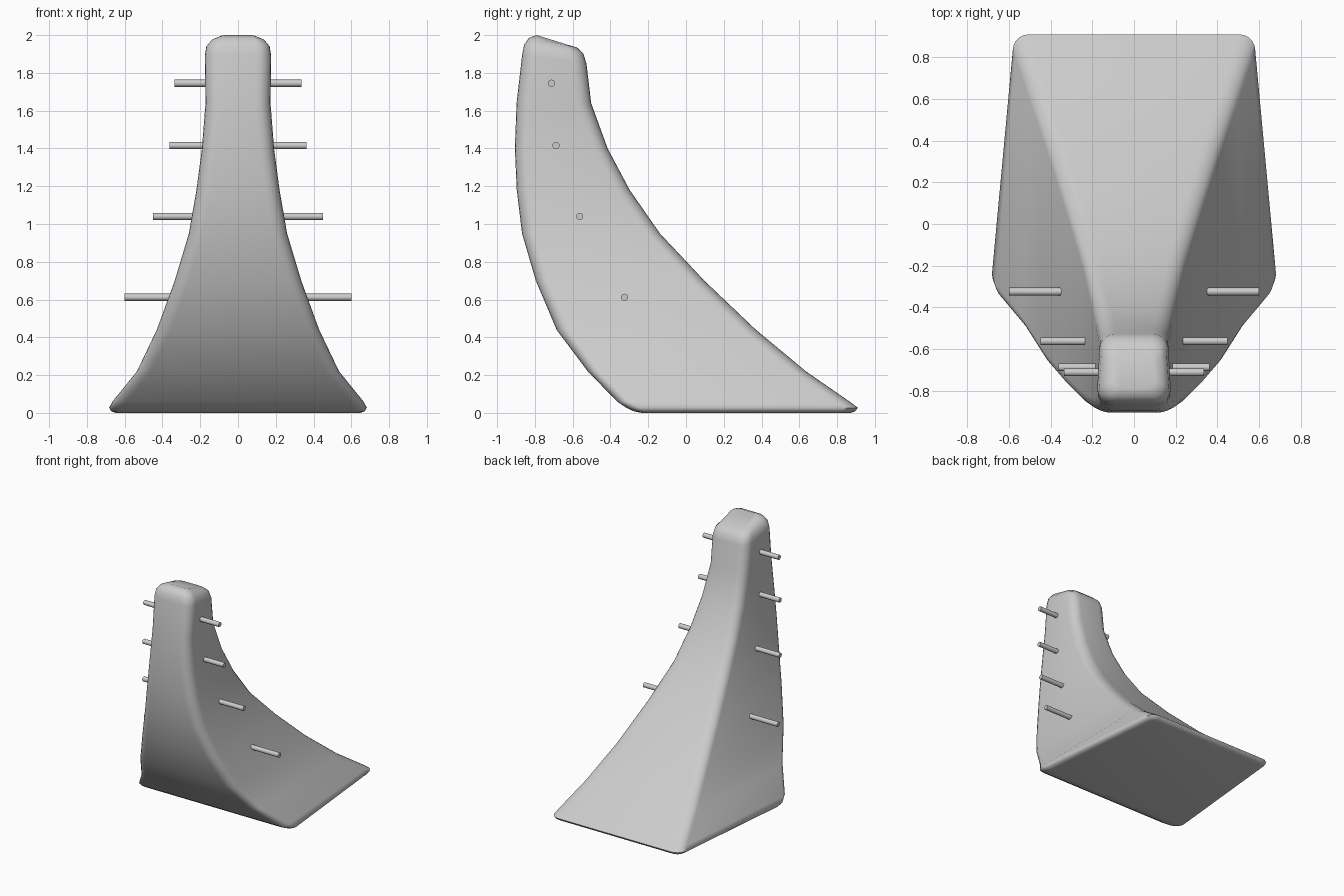
import bpy, bmesh, math
from math import sin, cos, pi

# Sections: z_front, z_back, y_front, y_back, half-width front, half-width back, corner radius
SECTIONS = [
    (0.000, 0.000, -0.235, 0.870, 0.645, 0.545, 0.045),
    (0.008, 0.008, -0.275, 0.895, 0.670, 0.568, 0.060),
    (0.027, 0.027, -0.315, 0.910, 0.682, 0.582, 0.075),
    (0.060, 0.055, -0.365, 0.873, 0.665, 0.570, 0.075),
    (0.22, 0.22, -0.520, 0.635, 0.535, 0.490, 0.075),
    (0.44, 0.44, -0.685, 0.370, 0.430, 0.400, 0.075),
    (0.70, 0.70, -0.795, 0.097, 0.335, 0.315, 0.075),
    (0.95, 0.95, -0.868, -0.138, 0.260, 0.245, 0.075),
    (1.18, 1.18, -0.896, -0.298, 0.220, 0.208, 0.075),
    (1.40, 1.40, -0.906, -0.415, 0.191, 0.183, 0.075),
    (1.64, 1.64, -0.897, -0.502, 0.172, 0.166, 0.075),
    (1.90, 1.85, -0.867, -0.527, 0.176, 0.166, 0.075),
    (1.95, 1.905, -0.857, -0.545, 0.168, 0.156, 0.072),
    (1.985, 1.935, -0.832, -0.578, 0.140, 0.130, 0.060),
    (2.000, 1.947, -0.790, -0.620, 0.100, 0.092, 0.040),
]
STEPS = 5


def ring(zf, zb, yf, yb, wf, wb, r):
    """Rounded trapezoid outline, counter-clockwise from the front right corner."""
    pts = []
    for sx, y, w, a0 in ((1, yf + r, wf, -pi / 2), (1, yb - r, wb, 0),
                         (-1, yb - r, wb, pi / 2), (-1, yf + r, wf, pi)):
        for i in range(STEPS + 1):
            a = a0 + i * pi / 2 / STEPS
            py = y + r * sin(a)
            t = (py - yf) / (yb - yf)
            pts.append((sx * (w - r) + r * cos(a), py, zf + (zb - zf) * t))
    return pts


def shade(obj, degrees):
    bpy.ops.object.select_all(action='DESELECT')
    obj.select_set(True)
    bpy.context.view_layer.objects.active = obj
    bpy.ops.object.shade_smooth_by_angle(angle=math.radians(degrees))


# Curved, tapering body lofted through the sections
bm = bmesh.new()
rings = [[bm.verts.new(p) for p in ring(*s)] for s in SECTIONS]
n = len(rings[0])
for lo, hi in zip(rings, rings[1:]):
    for i in range(n):
        j = (i + 1) % n
        bm.faces.new((lo[i], lo[j], hi[j], hi[i]))
bm.faces.new(rings[0][::-1])
bm.faces.new(rings[-1])
bmesh.ops.recalc_face_normals(bm, faces=bm.faces)
mesh = bpy.data.meshes.new("horn_body")
bm.to_mesh(mesh)
bm.free()
body = bpy.data.objects.new("horn_body", mesh)
bpy.context.collection.objects.link(body)
shade(body, 65)

# Pegs on both sides: y, z, inner x, outer x
PEGS = [(-0.325, 0.612, 0.33, 0.60), (-0.563, 1.04, 0.22, 0.45),
        (-0.688, 1.415, 0.165, 0.362), (-0.712, 1.745, 0.15, 0.337)]
for k, (y, z, x0, x1) in enumerate(PEGS):
    for side, s in (("left", -1), ("right", 1)):
        bpy.ops.mesh.primitive_cylinder_add(
            vertices=16, radius=0.019, depth=x1 - x0,
            location=(s * (x0 + x1) / 2, y, z), rotation=(0, pi / 2, 0))
        peg = bpy.context.object
        peg.name = f"peg_{side}_{k + 1}"
        shade(peg, 40)
